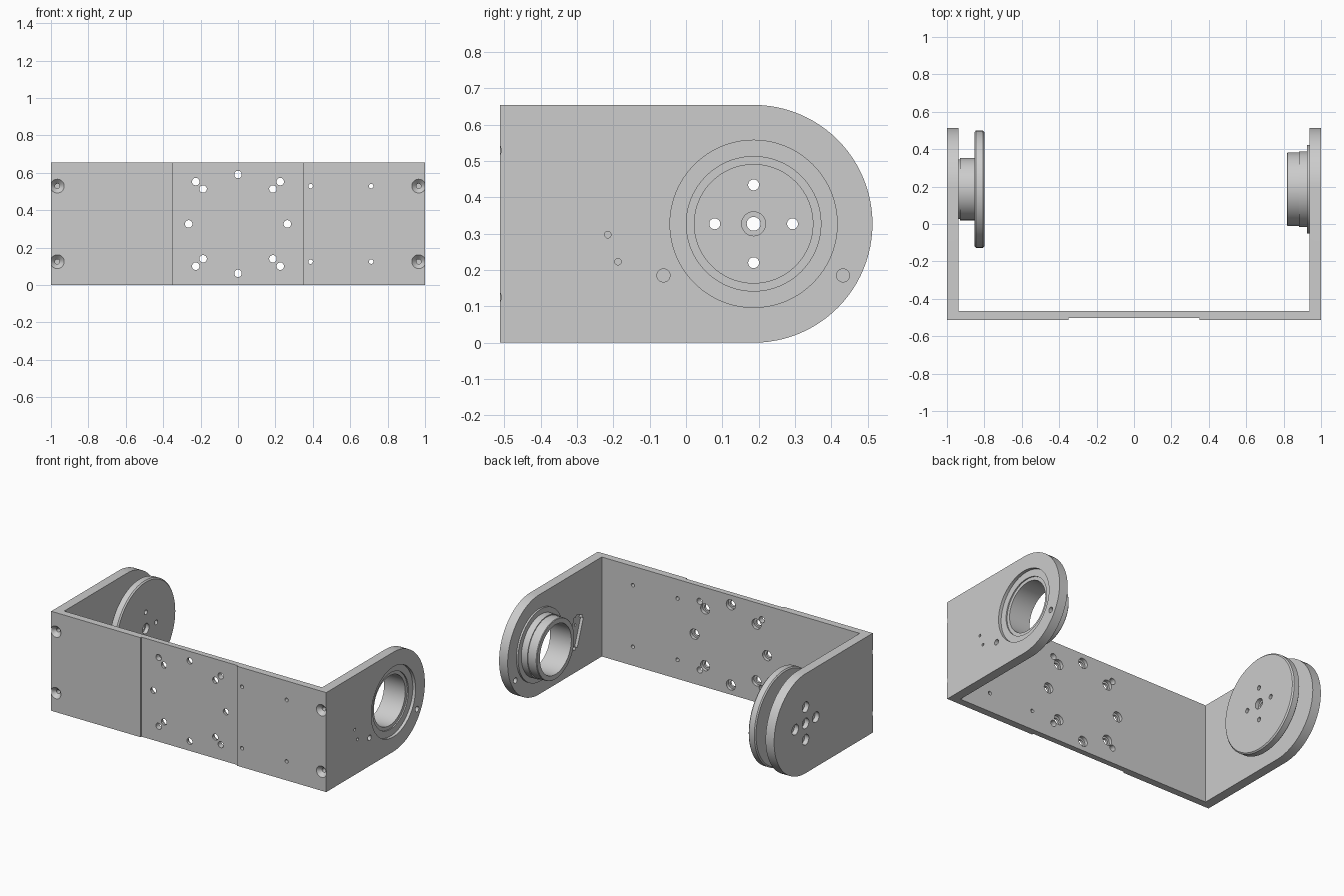
import bpy, bmesh
from math import sin, cos, pi, radians
from mathutils import Vector, Matrix

if "Cube" in bpy.data.objects:
    bpy.data.objects.remove(bpy.data.objects["Cube"])

grey = bpy.data.materials.new("machined_grey")
grey.use_nodes = True
COLOUR = (0.604, 0.604, 0.604, 1)
grey.diffuse_color = COLOUR
grey.node_tree.nodes["Principled BSDF"].inputs["Base Color"].default_value = COLOUR

HEIGHT, FRONT, INNER = 0.654, -0.512, 0.938
AXIS_Y, AXIS_Z = 0.186, HEIGHT / 2
X, Y = Vector((1, 0, 0)), Vector((0, 1, 0))


def lathe(bm, profile, origin, axis, ring=False, n=32):
    """Revolve (radius, distance) points about an axis; solid or ring."""
    turn = Vector((0, 0, 1)).rotation_difference(axis).to_matrix()
    loops = [[bm.verts.new(Vector(origin) + turn @ Vector((r * cos(2 * pi * i / n), r * sin(2 * pi * i / n), t)))
              for i in range(n)] for r, t in profile]
    pairs = list(zip(loops, loops[1:]))
    if ring:
        pairs.append((loops[-1], loops[0]))
    else:
        bm.faces.new(loops[0])
        bm.faces.new(loops[-1])
    for a, b in pairs:
        for i in range(n):
            j = (i + 1) % n
            bm.faces.new((a[i], a[j], b[j], b[i]))


def box(bm, lo, hi, matrix=Matrix()):
    lo, hi = Vector(lo), Vector(hi)
    size = Matrix.Diagonal((*(hi - lo), 1))
    bmesh.ops.create_cube(bm, size=1, matrix=matrix @ Matrix.Translation((lo + hi) / 2) @ size)


def finish(bm, name):
    bmesh.ops.recalc_face_normals(bm, faces=bm.faces)
    mesh = bpy.data.meshes.new(name)
    bm.to_mesh(mesh)
    bm.free()
    mesh.materials.append(grey)
    obj = bpy.data.objects.new(name, mesh)
    bpy.context.collection.objects.link(obj)
    return obj


def select(obj):
    bpy.ops.object.select_all(action="DESELECT")
    obj.select_set(True)
    bpy.context.view_layer.objects.active = obj


def cut(obj, bm):
    tool = finish(bm, "cutter")
    mod = obj.modifiers.new("cut", "BOOLEAN")
    mod.operation, mod.solver, mod.object = "DIFFERENCE", "EXACT", tool
    mod.use_self = True
    select(obj)
    bpy.ops.object.modifier_apply(modifier=mod.name)
    bpy.data.objects.remove(tool)


def smooth(obj):
    select(obj)
    bpy.ops.object.shade_smooth_by_angle(angle=radians(30))


# Bracket: a block with a half-round rear, hollowed into a U
outline = [(FRONT, HEIGHT), (FRONT, 0)]
outline += [(AXIS_Y + AXIS_Z * cos(a), AXIS_Z + AXIS_Z * sin(a))
            for a in (-pi / 2 + pi * i / 48 for i in range(49))]
bm = bmesh.new()
ends = [[bm.verts.new((x, y, z)) for y, z in outline] for x in (-1, 1)]
for end in ends:
    bm.faces.new(end)
for i in range(len(outline)):
    bm.faces.new((ends[0][i - 1], ends[0][i], ends[1][i], ends[1][i - 1]))
bracket = finish(bm, "bracket")
bm = bmesh.new()
box(bm, (-INNER, -0.465, -0.1), (INNER, 0.8, 0.8))
cut(bracket, bm)

# Shallow centre recess on the front
bm = bmesh.new()
box(bm, (-0.35, -0.6, -0.1), (0.35, -0.502, 0.8))
cut(bracket, bm)

# Bolt circle, counterbored from the inside
bm = bmesh.new()
for i in range(8):
    a = i * pi / 4
    lathe(bm, [(0.02, -0.6), (0.02, -0.487), (0.033, -0.487), (0.033, -0.4)],
          (0.264 * cos(a), 0, AXIS_Z + 0.264 * sin(a)), Y)
cut(bracket, bm)

# Plain holes, pilot holes and countersunk corner screws
bm = bmesh.new()
for s in (-1, 1):
    for x in (-0.226, 0.226):
        lathe(bm, [(0.02, -0.6), (0.02, -0.4)], (x, 0, AXIS_Z + s * 0.226), Y)
    for x in (0.388, 0.712):
        lathe(bm, [(0.012, -0.6), (0.012, -0.4)], (x, 0, AXIS_Z + s * 0.202), Y)
    for x in (-0.966, 0.966):
        lathe(bm, [(0.038, FRONT - 0.001), (0.013, -0.487), (0.013, -0.43)],
              (x, 0, AXIS_Z + s * 0.202), Y)
cut(bracket, bm)

# Tilted sensor pocket on the inner face
bm = bmesh.new()
tilt = Matrix.Translation((0, -0.195, 0.26)) @ Matrix.Rotation(radians(20), 4, "X")
box(bm, (0.9, -0.05, -0.11), (0.957, 0.05, 0.11), tilt)
long_edges = [e for e in bm.edges if abs(e.verts[0].co.x - e.verts[1].co.x) > 0.01]
bmesh.ops.bevel(bm, geom=long_edges, offset=0.018, segments=4, affect="EDGES")
cut(bracket, bm)

# Bearing seat and pin holes in one side plate
bm = bmesh.new()
lathe(bm, [(0.23, 0.9), (0.23, 1.1)], (0, AXIS_Y, AXIS_Z), X, n=96)
for y in (-0.062, 0.432):
    lathe(bm, [(0.018, 0.9), (0.018, 1.1)], (0, y, 0.185), X)
for y, z in ((-0.215, 0.297), (-0.187, 0.223)):
    lathe(bm, [(0.009, 0.9), (0.009, 1.1)], (0, y, z), X, n=20)
# Counterbored drive holes in the opposite plate
hub_holes = [(0, 0, 0.019)] + [(0.107 * cos(i * pi / 2), 0.107 * sin(i * pi / 2), 0.015) for i in range(4)]
for y, z, r in hub_holes:
    lathe(bm, [(0.034, -1.1), (0.034, -0.97), (r, -0.97), (r, -0.9)],
          (0, AXIS_Y + y, AXIS_Z + z), X)
cut(bracket, bm)
smooth(bracket)

# Stepped bearing sleeve
bm = bmesh.new()
lathe(bm, [(0.163, 0.818), (0.193, 0.818), (0.196, 0.822), (0.196, 0.882), (0.202, 0.882),
           (0.202, 0.926), (0.236, 0.926), (0.236, INNER), (0.23, INNER), (0.23, 0.98),
           (0.185, 0.98), (0.185, 0.972), (0.163, 0.972)],
      (0, AXIS_Y, AXIS_Z), X, ring=True, n=96)
smooth(finish(bm, "bearing_sleeve"))

# Hub and drive disc
bm = bmesh.new()
lathe(bm, [(0.16, -INNER), (0.16, -0.93), (0.166, -0.93), (0.166, -0.853), (0.305, -0.853),
           (0.313, -0.846), (0.313, -0.808), (0.305, -0.8)],
      (0, AXIS_Y, AXIS_Z), X, n=96)
disc = finish(bm, "drive_disc")
bm = bmesh.new()
for y, z, r in hub_holes:
    step = [(0.033, -0.825), (0.033, -0.7)] if y == z == 0 else []
    lathe(bm, [(r, -0.97), (r, -0.825 if step else -0.7)] + step,
          (0, AXIS_Y + y, AXIS_Z + z), X)
cut(disc, bm)
smooth(disc)
